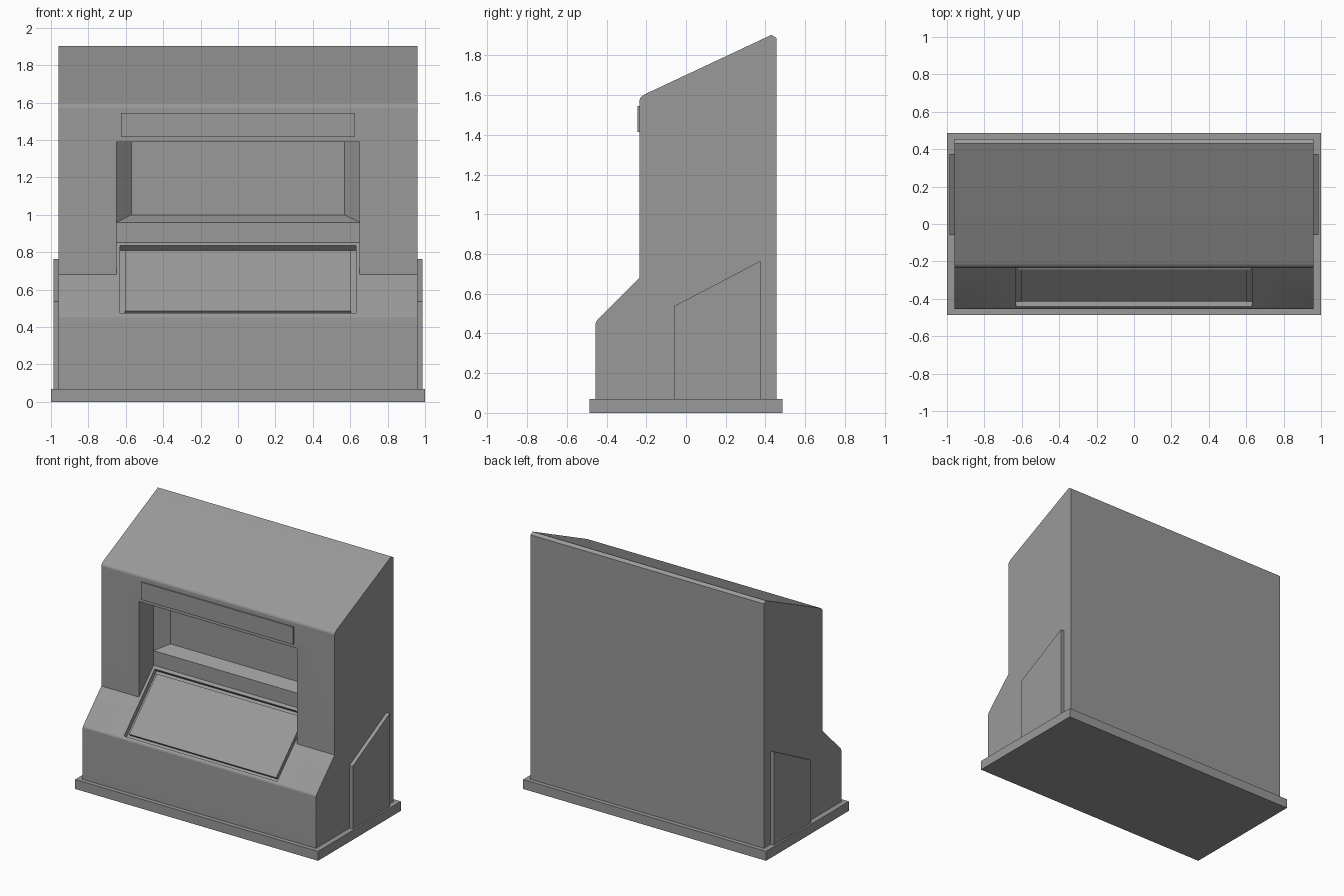
import bpy, bmesh, math
from mathutils import Matrix

cube = bpy.data.objects.get("Cube")
if cube:
    bpy.data.objects.remove(cube, do_unlink=True)

grey = bpy.data.materials.new("plain_grey")
grey.use_nodes = True
grey.diffuse_color = (0.32, 0.32, 0.32, 1)
grey.node_tree.nodes["Principled BSDF"].inputs["Base Color"].default_value = (0.32, 0.32, 0.32, 1)


def loft(name, sections):
    """Solid through matching closed sections, capped at both ends."""
    bm = bmesh.new()
    rings = [[bm.verts.new(p) for p in s] for s in sections]
    for a, b in zip(rings, rings[1:]):
        n = len(a)
        for i in range(n):
            j = (i + 1) % n
            bm.faces.new((a[i], a[j], b[j], b[i]))
    bm.faces.new(rings[0])
    bm.faces.new(rings[-1])
    bmesh.ops.recalc_face_normals(bm, faces=bm.faces)
    mesh = bpy.data.meshes.new(name)
    bm.to_mesh(mesh)
    bm.free()
    mesh.materials.append(grey)
    obj = bpy.data.objects.new(name, mesh)
    bpy.context.collection.objects.link(obj)
    return obj


def prism(name, profile, x0, x1):
    """Side profile of (y, z) points extruded along x."""
    return loft(name, [[(x, y, z) for y, z in profile] for x in (x0, x1)])


def box(name, x, y0, y1, z0, z1):
    return prism(name, [(y0, z0), (y1, z0), (y1, z1), (y0, z1)], -x, x)


def activate(obj):
    bpy.ops.object.select_all(action='DESELECT')
    obj.select_set(True)
    bpy.context.view_layer.objects.active = obj


def cut(obj, cutter):
    cutter.hide_render = True
    mod = obj.modifiers.new("cut", 'BOOLEAN')
    mod.operation = 'DIFFERENCE'
    mod.solver = 'EXACT'
    mod.object = cutter
    activate(obj)
    bpy.ops.object.modifier_apply(modifier=mod.name)
    bpy.data.objects.remove(cutter, do_unlink=True)


# Base plinth
box("base", 1.0, -0.487, 0.487, 0, 0.07)

# Cabinet body with sloping roof and console
body = prism("cabinet_body", [
    (-0.455, 0.07), (-0.455, 0.45), (-0.448, 0.467), (-0.235, 0.68),
    (-0.235, 1.57), (-0.23, 1.586), (-0.212, 1.602),
    (0.43, 1.903), (0.455, 1.888), (0.455, 0.07)], -0.96, 0.96)

# Opening above the console
cut(body, prism("opening_cutter", [
    (-0.3, 0.68), (-0.235, 0.68), (-0.063, 0.852), (-0.063, 1.39), (-0.3, 1.39)],
    -0.65, 0.65))

# Tapered display recess behind the opening
cut(body, loft("recess_cutter", [
    [(-x, y, z0), (x, y, z0), (x, y, z1), (-x, y, z1)]
    for x, y, z0, z1 in [(0.6, -0.1, 1.0, 1.38), (0.65, -0.063, 0.96, 1.39),
                         (0.57, 0.02, 1.0, 1.39)]]))

# Sunken tray in the console slope, with a raised panel inside it
slope = Matrix.Translation((0, -0.26, 0.655)) @ Matrix.Rotation(math.radians(45), 4, 'X')
half = 0.255
tray = box("tray_cutter", 0.63, -half, half, -0.035, 0.05)
tray.data.transform(slope)
cut(body, tray)
panel = box("console_panel", 0.605, 0.025 - half, half - 0.025, -0.036, -0.01)
panel.data.transform(slope)

# Soft shading over the rounded edges only
activate(body)
bpy.ops.object.shade_smooth_by_angle(angle=math.radians(35))
weighted = body.modifiers.new("weighted_normals", 'WEIGHTED_NORMAL')
weighted.keep_sharp = True

# Header plate above the opening
box("header_plate", 0.625, -0.245, -0.23, 1.415, 1.545)

# Side panels
for side, name in ((1, "left_side_panel"), (-1, "right_side_panel")):
    prism(name, [(-0.06, 0.07), (0.375, 0.07), (0.375, 0.765), (-0.06, 0.537)],
          side * 0.955, side * 0.987)
